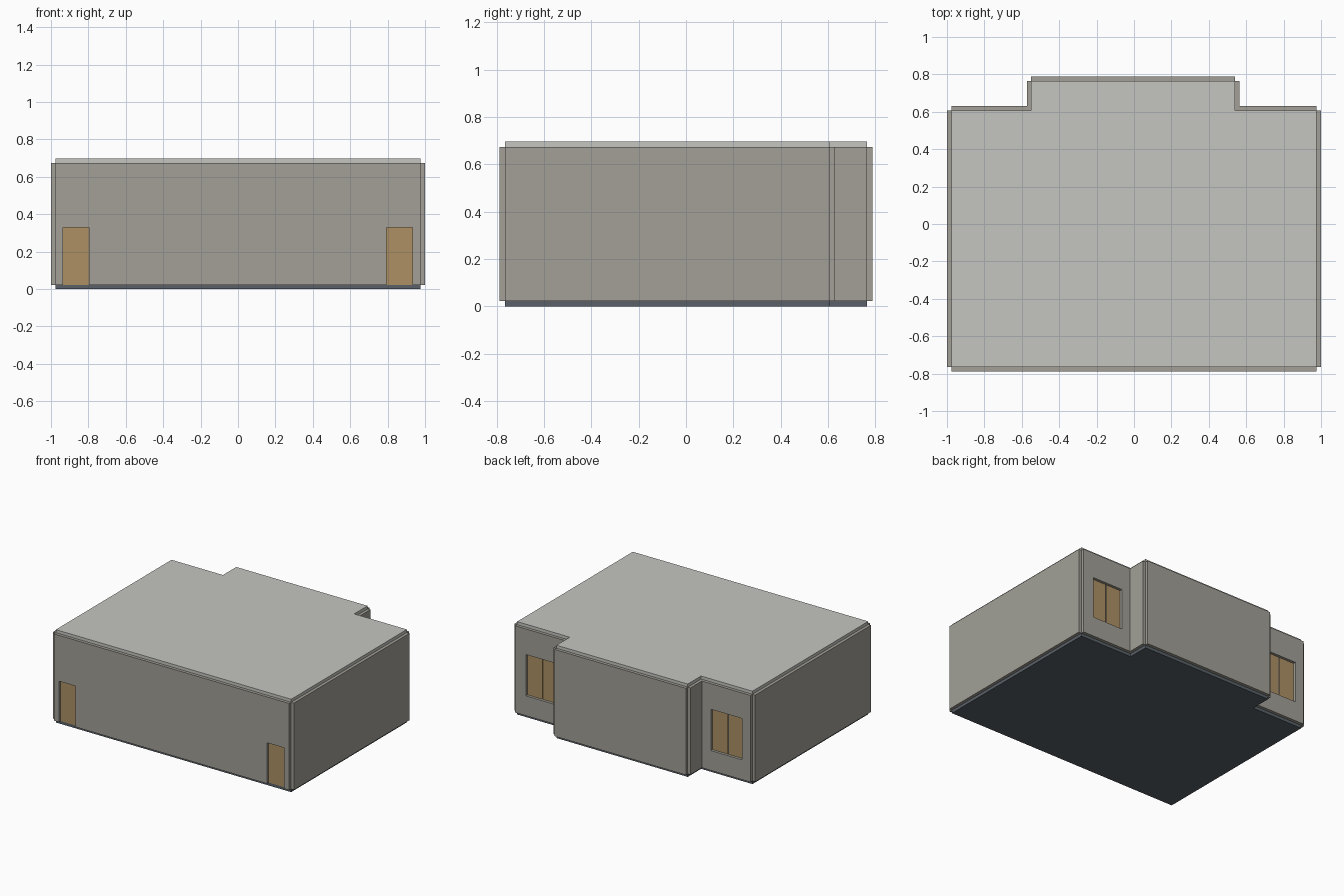
import bpy, bmesh
from mathutils import Vector

if "Cube" in bpy.data.objects:
    bpy.data.objects.remove(bpy.data.objects["Cube"])

T = 0.023                      # thickness of every slab
Z0, Z1 = T, 0.674              # floor level and ceiling level
X, Y, STEP = 0.977, 0.765, 0.607


def material(name, rgb):
    m = bpy.data.materials.new(name)
    m.diffuse_color = (*rgb, 1)
    m.use_nodes = True
    m.node_tree.nodes["Principled BSDF"].inputs["Base Color"].default_value = m.diffuse_color
    return m


WALL = material("plaster", (0.36, 0.35, 0.31))
ROOF = material("pale_roof", (0.56, 0.56, 0.53))
FLOOR = material("dark_floor", (0.10, 0.12, 0.14))
WOOD = material("wood", (0.42, 0.28, 0.13))


def slab(name, loops, offset, mat):
    """Fill outline loops (later ones are holes) and extrude by offset."""
    bm = bmesh.new()
    for pts in loops:
        vs = [bm.verts.new(p) for p in pts]
        for a, b in zip(vs, vs[1:] + vs[:1]):
            bm.edges.new((a, b))
    bmesh.ops.triangle_fill(bm, use_beauty=True, edges=bm.edges[:])
    ext = bmesh.ops.extrude_face_region(bm, geom=bm.faces[:], use_keep_orig=True)
    moved = [g for g in ext["geom"] if isinstance(g, bmesh.types.BMVert)]
    bmesh.ops.translate(bm, verts=moved, vec=offset)
    bmesh.ops.recalc_face_normals(bm, faces=bm.faces[:])
    me = bpy.data.meshes.new(name)
    bm.to_mesh(me)
    bm.free()
    me.materials.append(mat)
    ob = bpy.data.objects.new(name, me)
    bpy.context.collection.objects.link(ob)
    return ob


def rect(x0, x1, z0, z1):
    return [(x0, z0), (x1, z0), (x1, z1), (x0, z1)]


# Room outline, counter-clockwise from the front left corner
outline = [(-X, -Y), (X, -Y), (X, STEP), (0.54, STEP),
           (0.54, Y), (-0.55, Y), (-0.55, STEP), (-X, STEP)]
names = ["front_wall", "right_wall", "back_right_wall", "bay_right_wall",
         "bay_back_wall", "bay_left_wall", "back_left_wall", "left_wall"]

# Floor and roof slabs
slab("floor", [[(x, y, Z0) for x, y in outline]], Vector((0, 0, -T)), FLOOR)
slab("roof", [[(x, y, Z1) for x, y in outline]], Vector((0, 0, T)), ROOF)

# Openings in world x and z
doors = [(-0.935, -0.797), (0.793, 0.932)]
DOOR_TOP = 0.33
WIN_Z = (0.172, 0.482)
windows = {"back_right_wall": (0.635, 0.888), "back_left_wall": (-0.907, -0.647)}

# Walls: each side of the outline pushed outward by the slab thickness
for i, name in enumerate(names):
    a, b = Vector(outline[i]), Vector(outline[(i + 1) % 8])
    d = (b - a).normalized()
    out = Vector((d.y, -d.x, 0)) * T
    if name == "front_wall":
        prof = [(-X, Z0)]
        for x0, x1 in doors:
            prof += [(x0, Z0), (x0, DOOR_TOP), (x1, DOOR_TOP), (x1, Z0)]
        prof += [(X, Z0), (X, Z1), (-X, Z1)]
        loops = [[(x, -Y, z) for x, z in prof]]
    else:
        loops = [[(a.x, a.y, Z0), (b.x, b.y, Z0), (b.x, b.y, Z1), (a.x, a.y, Z1)]]
        if name in windows:
            loops.append([(x, a.y, z) for x, z in rect(*windows[name], *WIN_Z)])
    slab(name, loops, out, WALL)

# Door leaves set at the inner face of the front wall
for side, (x0, x1) in zip(("left", "right"), doors):
    slab(side + "_door", [[(x, -Y, z) for x, z in rect(x0, x1, Z0, DOOR_TOP)]],
         Vector((0, -0.003, 0)), WOOD)

# Paired window shutters with a narrow gap between them
for wall, (x0, x1) in windows.items():
    mid = (x0 + x1) / 2
    for k, (p, q) in enumerate([(x0, mid - 0.002), (mid + 0.002, x1)]):
        slab(f"{wall}_shutter_{k + 1}",
             [[(x, STEP, z) for x, z in rect(p, q, *WIN_Z)]],
             Vector((0, 0.003, 0)), WOOD)
